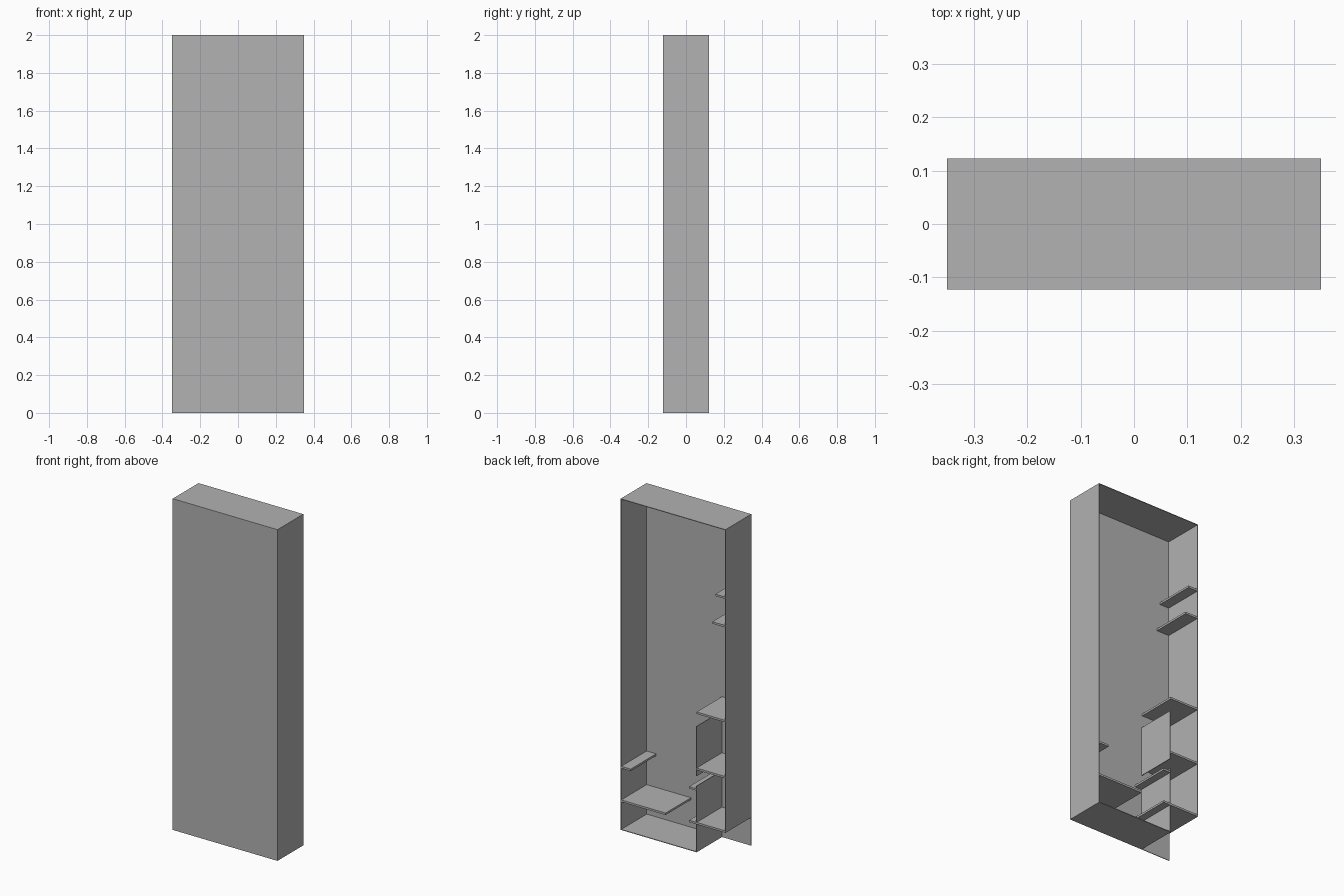
import bpy
import bmesh
from mathutils import Matrix, Vector

cube = bpy.data.objects.get("Cube")
if cube:
    bpy.data.objects.remove(cube, do_unlink=True)

grey = bpy.data.materials.new("plain_grey")
grey.use_nodes = True
grey.diffuse_color = (0.445, 0.445, 0.445, 1)
grey.node_tree.nodes["Principled BSDF"].inputs["Base Color"].default_value = grey.diffuse_color

W, D, H = 0.35, 0.123, 2.0   # half width, half depth, height
SKIN = 0.004                 # outer panel thickness
BOARD = 0.012                # shelf thickness
DIVIDER = -0.157             # position of the inner uprights
BASE = 0.178                 # underside of the raised side


def board(name, x0, x1, z0, z1, y0=-D, y1=D):
    """Box between two corners."""
    low, high = Vector((x0, y0, z0)), Vector((x1, y1, z1))
    bm = bmesh.new()
    bmesh.ops.create_cube(bm, size=1, matrix=Matrix.Translation((low + high) / 2)
                          @ Matrix.Diagonal((*(high - low), 1)))
    mesh = bpy.data.meshes.new(name)
    bm.to_mesh(mesh)
    bm.free()
    mesh.materials.append(grey)
    obj = bpy.data.objects.new(name, mesh)
    bpy.context.collection.objects.link(obj)
    return obj


# Outer case, open at the back
board("front_panel", -W, W, 0, H, -D, -D + SKIN)
board("top_panel", -W, W, H - SKIN, H)
board("left_side", W - SKIN, W, 0, H)
board("right_side", -W, -W + SKIN, BASE, H)
board("floor_panel", DIVIDER, W, 0, SKIN)

# Shelves: name, start, end, height of the middle
shelves = [
    ("upper_right_shelf", -W, -0.283, 1.587),
    ("second_right_shelf", -W, -0.262, 1.415),
    ("middle_right_shelf", -W, DIVIDER, 0.842),
    ("lower_right_shelf", -W, DIVIDER, 0.503),
    ("bottom_right_shelf", -W, -0.107, 0.175),
    ("divider_ledge", DIVIDER, -0.107, 0.378),
    ("left_ledge", 0.283, W, 0.379),
    ("left_bottom_shelf", 0.05, W, 0.176),
]
for name, x0, x1, z in shelves:
    board(name, x0, x1, z - BOARD / 2, z + BOARD / 2)

# Inner uprights, standing in line
for name, z0, z1 in [("upper_divider", 0.46, 0.76),
                     ("lower_divider", BASE, 0.40),
                     ("base_divider", 0, BASE)]:
    board(name, DIVIDER, DIVIDER + SKIN, z0, z1)
